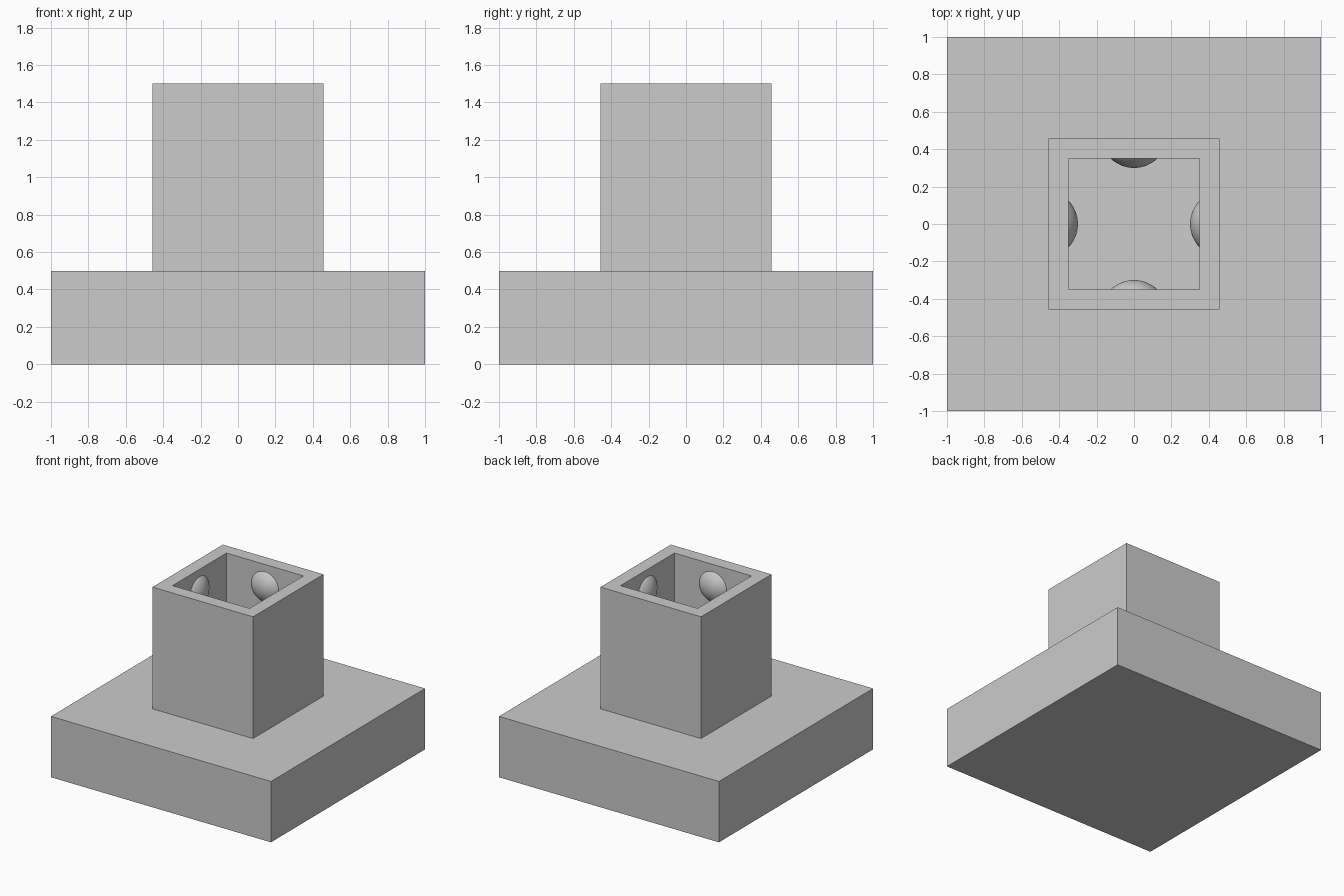
import bpy
import bmesh
from math import pi
from mathutils import Matrix, Vector

cube = bpy.data.objects.get("Cube")
if cube:
    bpy.data.objects.remove(cube, do_unlink=True)

BASE_H, TOWER_H = 0.5, 1.0
OUTER, INNER = 0.457, 0.35        # half widths of the square socket
BUMP_R, BUMP_OUT, BUMP_Z = 0.181, 0.05, 1.315

grey = bpy.data.materials.new("light grey")
grey.use_nodes = True
colour = (0.604, 0.604, 0.604, 1)
grey.diffuse_color = colour
grey.node_tree.nodes["Principled BSDF"].inputs["Base Color"].default_value = colour


def add_object(name, bm, smooth=False):
    bmesh.ops.recalc_face_normals(bm, faces=bm.faces[:])
    mesh = bpy.data.meshes.new(name)
    for face in bm.faces:
        face.smooth = smooth
    bm.to_mesh(mesh)
    bm.free()
    mesh.materials.append(grey)
    obj = bpy.data.objects.new(name, mesh)
    bpy.context.collection.objects.link(obj)
    return obj


def inset_face(bm, face, width):
    bm.normal_update()
    bmesh.ops.inset_individual(bm, faces=[face], thickness=width, use_even_offset=True)


def extrude_face(bm, face, height):
    new = bmesh.ops.extrude_discrete_faces(bm, faces=[face])["faces"][0]
    bmesh.ops.translate(bm, verts=new.verts[:], vec=(0, 0, height))
    return new


# Square base with a hollow tower rising from its top face
bm = bmesh.new()
bmesh.ops.create_cube(bm, size=2, matrix=Matrix.Translation((0, 0, BASE_H / 2))
                      @ Matrix.Diagonal((1, 1, BASE_H / 2, 1)))
top = max(bm.faces, key=lambda f: f.calc_center_median().z)
inset_face(bm, top, 1 - OUTER)
top = extrude_face(bm, top, TOWER_H)
inset_face(bm, top, OUTER - INNER)
extrude_face(bm, top, -TOWER_H)
add_object("base_and_socket", bm)

# Shallow round grip bump on the middle of each inner wall
for i, side in enumerate(("left", "back", "right", "front")):
    bm = bmesh.new()
    bmesh.ops.create_uvsphere(bm, u_segments=48, v_segments=64, radius=BUMP_R)
    bmesh.ops.bisect_plane(bm, geom=bm.verts[:] + bm.edges[:] + bm.faces[:],
                           plane_co=(0, 0, BUMP_R - BUMP_OUT), plane_no=(0, 0, 1),
                           clear_inner=True)
    centre = Vector((INNER - BUMP_OUT + BUMP_R, 0, BUMP_Z))
    turn = Matrix.Rotation(i * pi / 2, 4, "Z")
    place = turn @ Matrix.Translation(centre) @ Matrix.Rotation(-pi / 2, 4, "Y")
    bmesh.ops.transform(bm, matrix=place, verts=bm.verts[:])
    bump = add_object(side + "_grip_bump", bm, smooth=True)
    # Open caps: turn the normals towards the middle of the socket
    inward = turn.to_3x3() @ Vector((-1, 0, 0))
    if sum(p.normal.dot(inward) for p in bump.data.polygons) < 0:
        bump.data.flip_normals()
